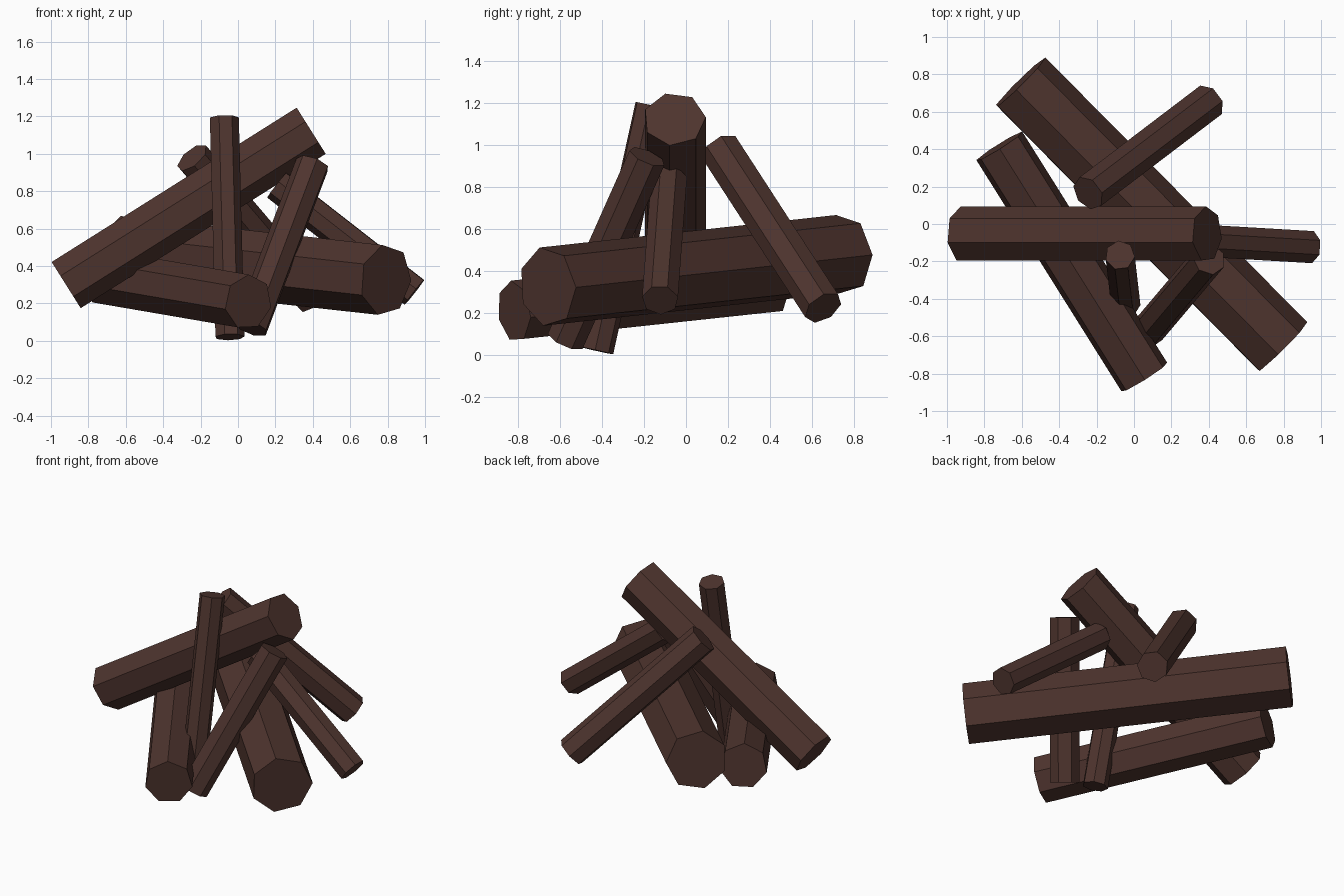
import bpy, bmesh, math
from mathutils import Vector

if "Cube" in bpy.data.objects:
    bpy.data.objects.remove(bpy.data.objects["Cube"])

brown = bpy.data.materials.new("dark_brown_wood")
brown.diffuse_color = (0.0762, 0.0343, 0.0273, 1)
brown.use_nodes = True
brown.node_tree.nodes["Principled BSDF"].inputs["Base Color"].default_value = brown.diffuse_color

SIDES = 7


def log(name, start, end, radius, roll):
    """Seven-sided log between two points; roll (degrees) places its first edge."""
    start, end = Vector(start), Vector(end)
    axis = (end - start).normalized()
    up = Vector((0, 0, 1))
    up = (up - axis * up.dot(axis)).normalized()
    side = up.cross(axis)
    bm = bmesh.new()
    rings = []
    for centre in (start, end):
        ring = []
        for i in range(SIDES):
            t = math.radians(roll) + i * math.tau / SIDES
            ring.append(bm.verts.new(centre + radius * (up * math.cos(t) + side * math.sin(t))))
        rings.append(ring)
    a, b = rings
    for i in range(SIDES):
        j = (i + 1) % SIDES
        bm.faces.new((a[i], a[j], b[j], b[i]))
    bm.faces.new(a)
    bm.faces.new(b)
    bmesh.ops.recalc_face_normals(bm, faces=bm.faces[:])
    mesh = bpy.data.meshes.new(name)
    bm.to_mesh(mesh)
    bm.free()
    mesh.materials.append(brown)
    bpy.context.collection.objects.link(bpy.data.objects.new(name, mesh))


# Thick logs: one leaning across the top, two lying underneath
log("top_log", (-0.92, -0.055, 0.30), (0.39, -0.055, 1.125), 0.15, -17)
log("base_log", (-0.61, 0.755, 0.48), (0.79, -0.66, 0.325), 0.192, -12)
log("left_base_log", (-0.72, 0.415, 0.34), (0.055, -0.82, 0.207), 0.148, -2)

# Thin branches propped against the pile
log("front_branch", (-0.045, -0.425, 0.02), (-0.075, -0.167, 1.19), 0.08, 25.7)
log("front_right_branch", (0.07, -0.575, 0.07), (0.40, -0.185, 0.945), 0.093, 0)
log("back_branch", (0.40, 0.655, 0.225), (-0.245, 0.165, 0.98), 0.098, 26)
log("right_branch", (0.21, -0.08, 0.835), (0.945, -0.123, 0.262), 0.088, 25.7)
